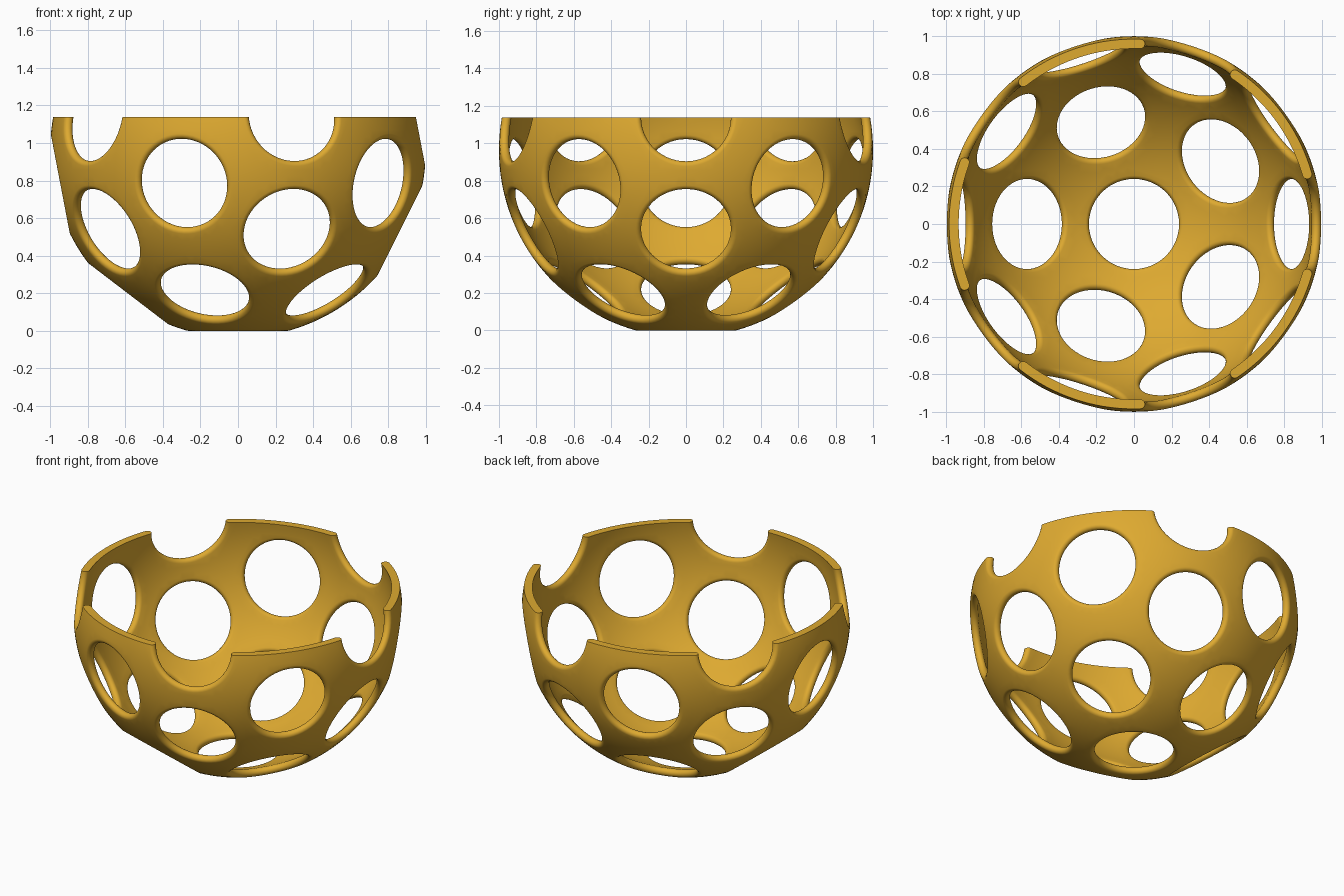
import bpy, bmesh
from math import sin, cos, pi, radians
from mathutils import Vector

if "Cube" in bpy.data.objects:
    bpy.data.objects.remove(bpy.data.objects["Cube"])

R, T = 1.0, 0.05              # outer radius, wall thickness
MID, TUBE = R - T / 2, T / 2  # rounded hole rims
A = radians(15.77)            # angular radius of every hole
CZ, TOP = 0.963, 1.137        # sphere centre height, cut height
N, K = 56, 10                 # points around a hole, steps across its rim

# Hole axes: vertex and face directions of an icosahedron, from the bottom up
axes = [Vector((0, 0, -1))]
for tilt, turn in ((37.38, 36), (63.43, 0), (79.19, 36), (100.81, 0), (116.57, 36)):
    for i in range(5):
        t, p = radians(tilt), radians(turn + 72 * i)
        axes.append(Vector((sin(t) * cos(p), sin(t) * sin(p), -cos(t))))


def ring_frame(axis):
    u = axis.orthogonal().normalized()
    v = axis.cross(u)
    for j in range(N):
        s = 2 * pi * j / N
        side = u * cos(s) + v * sin(s)
        yield axis * cos(A) + side * sin(A), axis * sin(A) - side * cos(A)


# Sphere points outside the holes plus the hole circles, skinned by a convex hull
bm = bmesh.new()
bmesh.ops.create_icosphere(bm, subdivisions=6, radius=R)
limit = cos(A + 0.018)
points = [v.co.normalized() for v in bm.verts]
points = [p for p in points if all(p.dot(a) < limit for a in axes)]
bm.clear()
tag = bm.verts.layers.int.new("hole")
for p in points:
    bm.verts.new(p * R)
for h, axis in enumerate(axes):
    for p, _ in ring_frame(axis):
        bm.verts.new(p * R)[tag] = h + 1
bmesh.ops.convex_hull(bm, input=bm.verts[:])
caps = [f for f in bm.faces
        if f.verts[0][tag] and len({v[tag] for v in f.verts}) == 1]
bmesh.ops.delete(bm, geom=caps, context='FACES')

# Inner skin
dup = bmesh.ops.duplicate(bm, geom=bm.verts[:] + bm.edges[:] + bm.faces[:])["geom"]
for v in dup:
    if isinstance(v, bmesh.types.BMVert):
        v.co *= (R - T) / R

# Half-round rims joining both skins
for axis in axes:
    rows = []
    for out, inward in ring_frame(axis):
        rows.append([bm.verts.new(out * (MID + TUBE * cos(pi * k / K))
                                  + inward * (TUBE * sin(pi * k / K)))
                     for k in range(K + 1)])
    for j in range(N):
        a, b = rows[j], rows[(j + 1) % N]
        for k in range(K):
            bm.faces.new((a[k], b[k], b[k + 1], a[k + 1]))
bmesh.ops.remove_doubles(bm, verts=bm.verts[:], dist=0.0002)

# Flat cut at the top, closed between the skins
bmesh.ops.translate(bm, verts=bm.verts[:], vec=(0, 0, CZ))
bmesh.ops.bisect_plane(bm, geom=bm.verts[:] + bm.edges[:] + bm.faces[:], dist=1e-5,
                       plane_co=(0, 0, TOP), plane_no=(0, 0, 1), clear_outer=True)
rim = [e for e in bm.edges if e.is_boundary and all(abs(v.co.z - TOP) < 1e-4 for v in e.verts)]
bmesh.ops.triangle_fill(bm, edges=rim, use_beauty=True, normal=(0, 0, 1))
bmesh.ops.recalc_face_normals(bm, faces=bm.faces[:])

mesh = bpy.data.meshes.new("perforated_bowl")
bm.to_mesh(mesh)
bm.free()
bowl = bpy.data.objects.new("perforated_bowl", mesh)
bpy.context.collection.objects.link(bowl)
mat = bpy.data.materials.new("golden_yellow")
mat.diffuse_color = (0.73, 0.40, 0.03, 1)
mat.use_nodes = True
mat.node_tree.nodes["Principled BSDF"].inputs["Base Color"].default_value = mat.diffuse_color
mesh.materials.append(mat)
bpy.context.view_layer.objects.active = bowl
bowl.select_set(True)
bpy.ops.object.shade_smooth_by_angle(angle=radians(35))
